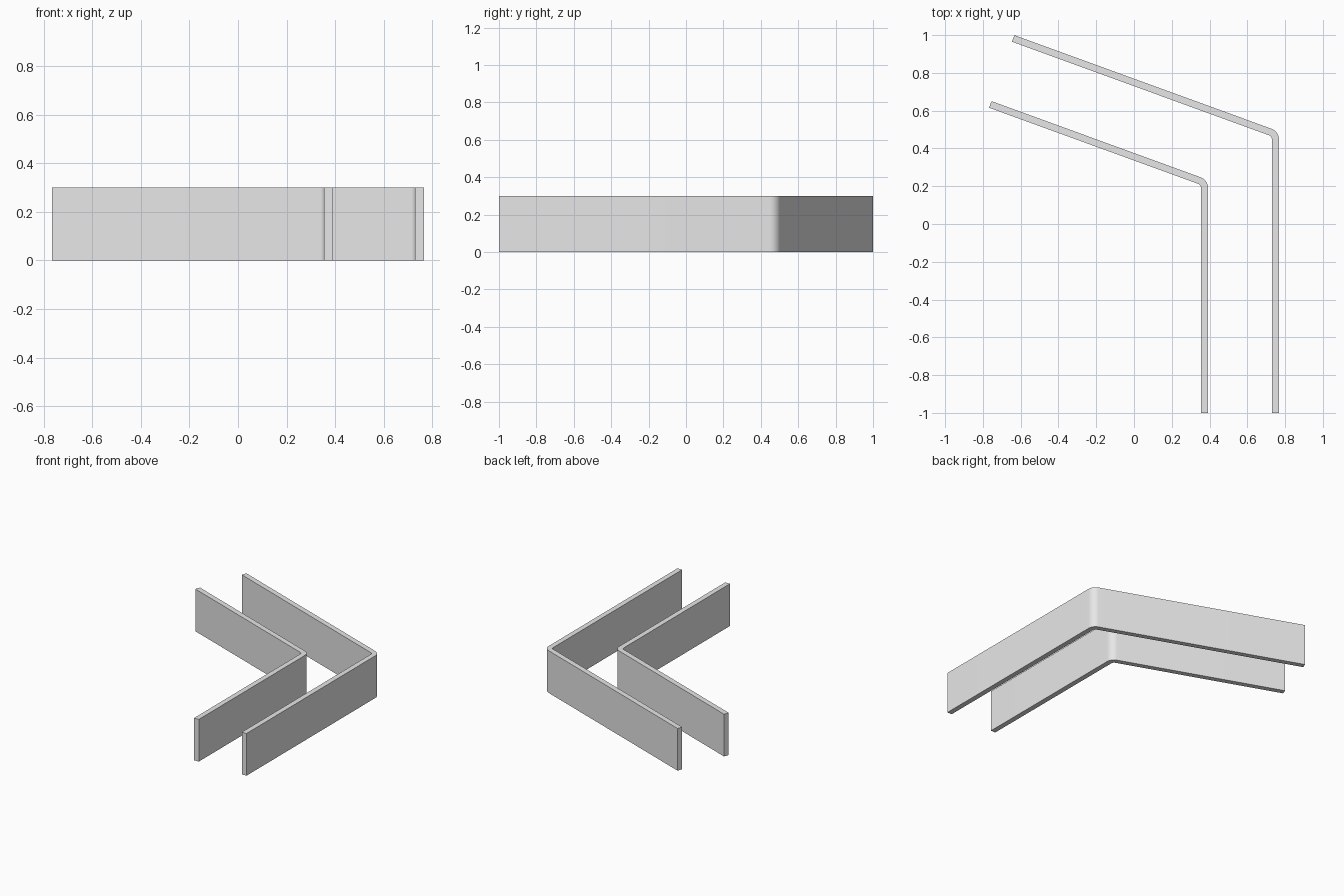
import bpy, bmesh
from math import cos, sin, tan, radians

if "Cube" in bpy.data.objects:
    bpy.data.objects.remove(bpy.data.objects["Cube"], do_unlink=True)

HEIGHT, THICK, RADIUS = 0.3, 0.037, 0.06
BEND = radians(70)      # turn between the two arms
FRONT = -1.0            # y of the straight arm's free end
STEPS = 14

grey = bpy.data.materials.new("plain grey")
grey.use_nodes = True
grey.diffuse_color = (0.8, 0.8, 0.8, 1)
grey.node_tree.nodes["Principled BSDF"].inputs["Base Color"].default_value = (0.8, 0.8, 0.8, 1)


def edge_line(corner_x, corner_y, arm, radius):
    """One side of a wall in plan: straight arm, rounded bend, slanted arm."""
    setback = RADIUS * tan(BEND / 2)
    cx, cy = corner_x - RADIUS, corner_y - setback
    pts = [(cx + radius, FRONT)]
    for i in range(STEPS + 1):
        a = BEND * i / STEPS
        pts.append((cx + radius * cos(a), cy + radius * sin(a)))
    x, y = pts[-1]
    run = arm - setback
    pts.append((x - run * sin(BEND), y + run * cos(BEND)))
    return pts


def bent_wall(name, corner_x, corner_y, arm):
    outer = edge_line(corner_x, corner_y, arm, RADIUS)
    inner = edge_line(corner_x, corner_y, arm, RADIUS - THICK)
    bm = bmesh.new()
    outer_v = [bm.verts.new((x, y, 0)) for x, y in outer]
    inner_v = [bm.verts.new((x, y, 0)) for x, y in inner]
    for i in range(len(outer) - 1):
        bm.faces.new((outer_v[i], outer_v[i + 1], inner_v[i + 1], inner_v[i]))
    # Raise the plan strip into a solid wall
    top = bmesh.ops.extrude_face_region(bm, geom=bm.faces[:], use_keep_orig=True)
    bmesh.ops.translate(bm, vec=(0, 0, HEIGHT),
                        verts=[g for g in top["geom"] if isinstance(g, bmesh.types.BMVert)])
    bmesh.ops.recalc_face_normals(bm, faces=bm.faces[:])
    mesh = bpy.data.meshes.new(name)
    bm.to_mesh(mesh)
    bm.free()
    mesh.materials.append(grey)
    obj = bpy.data.objects.new(name, mesh)
    bpy.context.collection.objects.link(obj)
    bpy.ops.object.select_all(action="DESELECT")
    obj.select_set(True)
    bpy.context.view_layer.objects.active = obj
    bpy.ops.object.shade_smooth_by_angle(angle=radians(30))


# Two nested walls
bent_wall("outer_wall", 0.767, 0.49, 1.49)
bent_wall("inner_wall", 0.392, 0.233, 1.22)
